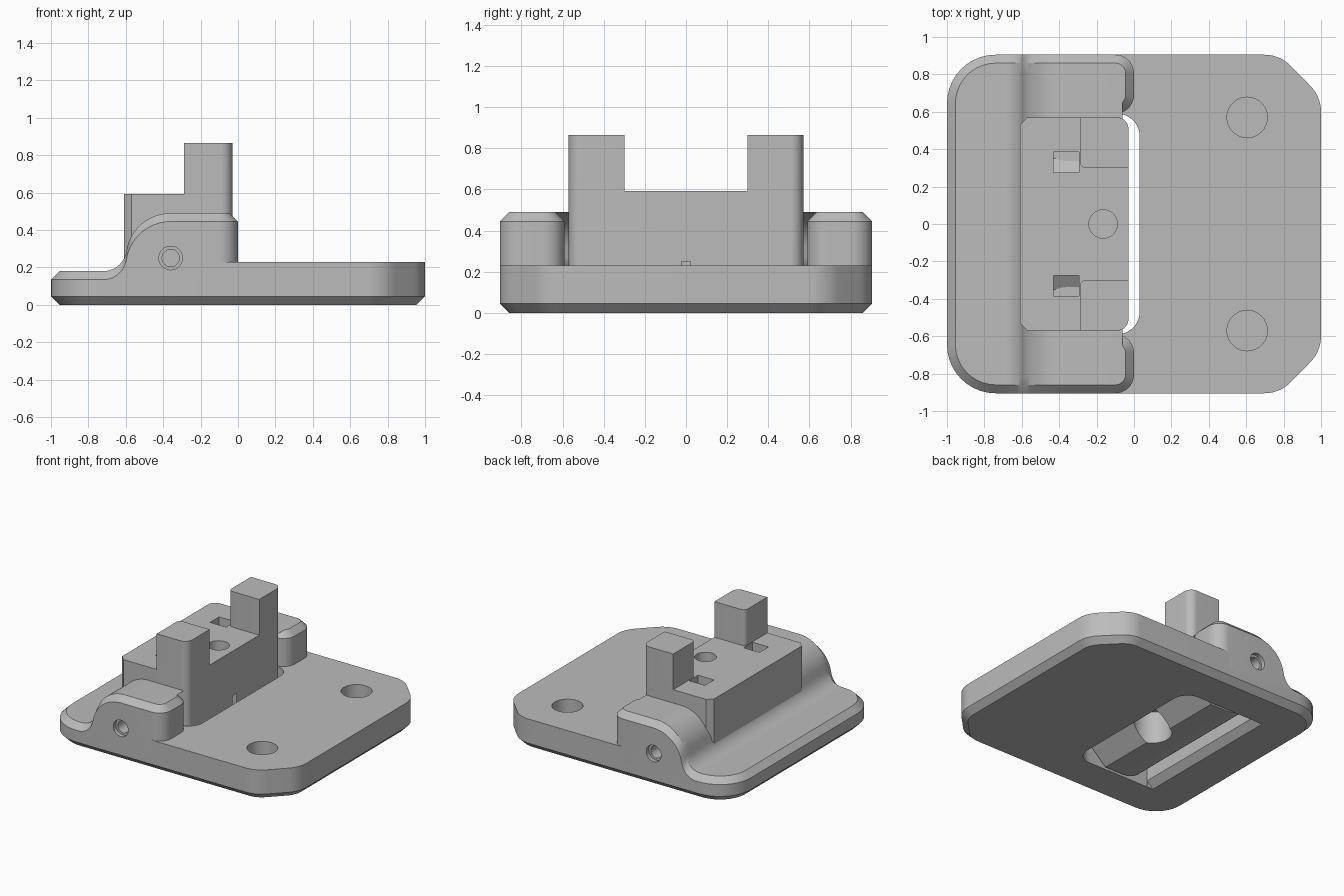
import bpy, bmesh, math
from mathutils import Vector

cube = bpy.data.objects.get("Cube")
if cube:
    bpy.data.objects.remove(cube, do_unlink=True)

grey = bpy.data.materials.new("plain grey")
grey.use_nodes = True
grey.diffuse_color = (0.5, 0.5, 0.5, 1)
for node in grey.node_tree.nodes:
    if node.type == 'BSDF_PRINCIPLED':
        node.inputs["Base Color"].default_value = grey.diffuse_color


def rounded(corners, steps=10):
    """Polygon from (x, y, radius) corners, each filleted by its radius."""
    out = []
    for i, (x, y, r) in enumerate(corners):
        p = Vector((x, y))
        if r == 0:
            out.append(p)
            continue
        u = (Vector(corners[i - 1][:2]) - p).normalized()
        v = (Vector(corners[(i + 1) % len(corners)][:2]) - p).normalized()
        half = u.angle(v) / 2
        c = p + (u + v).normalized() * (r / math.sin(half))
        a = p + u * (r / math.tan(half)) - c
        b = p + v * (r / math.tan(half)) - c
        start = math.atan2(a.y, a.x)
        turn = math.atan2(a.x * b.y - a.y * b.x, a.dot(b))
        for k in range(steps + 1):
            t = start + turn * k / steps
            out.append(c + Vector((math.cos(t), math.sin(t))) * r)
    return out


def inset(pts, d):
    """Move a counter-clockwise polygon inwards with mitred corners."""
    out = []
    for i, p in enumerate(pts):
        e = (p - pts[i - 1]).normalized()
        f = (pts[(i + 1) % len(pts)] - p).normalized()
        m, n = Vector((-e.y, e.x)), Vector((-f.y, f.x))
        out.append(p + (m + n) * (d / (1 + m.dot(n))))
    return out


def circle(x, y, r, n=40):
    return [Vector((x + r * math.cos(2 * math.pi * k / n),
                    y + r * math.sin(2 * math.pi * k / n))) for k in range(n)]


def loft(name, rings, axis='z', cuts=(), reshape=None):
    """Solid through (polygon, level) rings; cut at x values, then reshape z."""
    place = {'z': lambda p, h: (p[0], p[1], h),
             'y': lambda p, h: (p[0], h, p[1]),
             'x': lambda p, h: (h, p[0], p[1])}[axis]
    bm = bmesh.new()
    loops = [[bm.verts.new(place(p, h)) for p in pts] for pts, h in rings]
    n = len(loops[0])
    caps = [bm.faces.new(loops[0][::-1]), bm.faces.new(loops[-1])]
    for low, high in zip(loops, loops[1:]):
        for i in range(n):
            j = (i + 1) % n
            bm.faces.new((low[i], low[j], high[j], high[i]))
    if cuts:
        bmesh.ops.triangulate(bm, faces=caps)
    for x in cuts:
        bmesh.ops.bisect_plane(bm, geom=bm.verts[:] + bm.edges[:] + bm.faces[:],
                               dist=1e-5, plane_co=(x, 0, 0), plane_no=(1, 0, 0))
    if reshape:
        for v in bm.verts:
            v.co.z = reshape(v.co.x, v.co.z)
    bmesh.ops.recalc_face_normals(bm, faces=bm.faces[:])
    mesh = bpy.data.meshes.new(name)
    bm.to_mesh(mesh)
    bm.free()
    mesh.materials.append(grey)
    obj = bpy.data.objects.new(name, mesh)
    bpy.context.collection.objects.link(obj)
    return obj


def prism(name, pts, lo, hi, axis='z'):
    return loft(name, [(pts, lo), (pts, hi)], axis)


def activate(obj):
    bpy.ops.object.select_all(action='DESELECT')
    obj.select_set(True)
    bpy.context.view_layer.objects.active = obj


def cut(obj, *shape):
    """Subtract a prism from the object."""
    tool = prism("cutter", *shape)
    tool.hide_render = True
    mod = obj.modifiers.new("cut", 'BOOLEAN')
    mod.operation, mod.solver, mod.object = 'DIFFERENCE', 'EXACT', tool
    activate(obj)
    bpy.ops.object.modifier_apply(modifier=mod.name)
    bpy.data.objects.remove(tool, do_unlink=True)


BEVEL = 0.045
PIVOT_X, PIVOT_Z = -0.36, 0.25

# Base plate: chamfered underside, thinner under the raised rim
outline = rounded([(0.78, -0.905, 0.2), (1, -0.68, 0.2), (1, 0.68, 0.2),
                   (0.78, 0.905, 0.2), (-1, 0.905, 0.26), (-1, -0.905, 0.26)])
plate = loft("base_plate",
             [(inset(outline, BEVEL), 0), (outline, BEVEL), (outline, 0.23)],
             cuts=(-0.201, -0.2),
             reshape=lambda x, z: 0.135 if z > 0.2 and x < -0.2005 else z)
slot = rounded([(-0.615, -0.59, 0), (0.03, -0.59, 0.12),
                (0.03, 0.59, 0.12), (-0.615, 0.59, 0)])
cut(plate, slot, -0.1, 0.4)
wedge = [(-0.61, 0.055), (-0.675, -0.01), (-0.5, -0.01), (-0.5, 0.055)]
cut(plate, wedge, -0.589, 0.589, 'y')
for side in (-1, 1):
    cut(plate, circle(0.605, 0.57 * side, 0.108), 0.07, 0.4)


# U-shaped rim that sweeps up into the two pivot ears
def rim_height(x):
    if x <= -0.72:
        return 0.18
    if x < -0.597:
        return 0.304 - math.sqrt(max(0, 0.124 ** 2 - (x + 0.72) ** 2))
    if x < PIVOT_X:
        return PIVOT_Z + math.sqrt(max(0, 0.24 ** 2 - (x - PIVOT_X) ** 2))
    return 0.49


u_shape = rounded([(0, 0.905, 0.1), (-1, 0.905, 0.26), (-1, -0.905, 0.26),
                   (0, -0.905, 0.1), (0, -0.59, 0.1), (-0.615, -0.59, 0),
                   (-0.615, 0.59, 0), (0, 0.59, 0.1)])
rim = loft("rim_and_ears",
           [(u_shape, 0.1), (u_shape, 0.135), (inset(u_shape, BEVEL), 0.18)],
           cuts=[-0.72 + 0.01 * k for k in range(37)],
           reshape=lambda x, z: z + rim_height(x) - 0.18 if z > 0.12 else z)
for side in (-1, 1):
    for radius, depth in ((0.063, 0.03), (0.046, 0.15)):
        lo, hi = sorted((side * (0.905 - depth), side))
        cut(rim, circle(PIVOT_X, PIVOT_Z, radius), lo, hi, 'y')

# Pivoting block with two posts
block = prism("pivot_block",
              rounded([(-0.57, -0.57, 0), (-0.03, -0.57, 0.06),
                       (-0.03, 0.57, 0.06), (-0.57, 0.57, 0),
                       (-0.61, 0.53, 0), (-0.61, -0.53, 0)]), -0.02, 0.865)
# Space around the posts
cut(block, rounded([(-0.7, -0.7, 0), (-0.29, -0.7, 0), (-0.29, -0.3, 0.035),
                    (0.1, -0.3, 0), (0.1, 0.3, 0), (-0.29, 0.3, 0.035),
                    (-0.29, 0.7, 0), (-0.7, 0.7, 0)], 6), 0.592, 1)
# Underside: round about the pivot, then a slope for tilting
under = [(-0.7, 0.25)]
for k in range(17):
    t = math.pi * (1 + k / 32)
    under.append((PIVOT_X + 0.252 * math.cos(t), 0.255 + 0.252 * math.sin(t)))
under += [(-0.22, 0.003), (0, 0.2), (0.1, 0.2), (0.1, -0.1), (-0.7, -0.1)]
cut(block, under, -0.7, 0.7, 'y')
# Screw hole with a wider recess below
cut(block, circle(-0.165, 0, 0.137), -0.1, 0.25)
cut(block, circle(-0.165, 0, 0.076), -0.1, 1)
# Small pockets with sloping floors
for side in (-1, 1):
    pocket = [(0.275 * side, 0.7), (0.385 * side, 0.7),
              (0.385 * side, 0.46), (0.275 * side, 0.53)]
    cut(block, pocket, -0.43, -0.295, 'x')

for obj in (plate, rim, block):
    activate(obj)
    bpy.ops.object.shade_smooth_by_angle(angle=math.radians(25))
